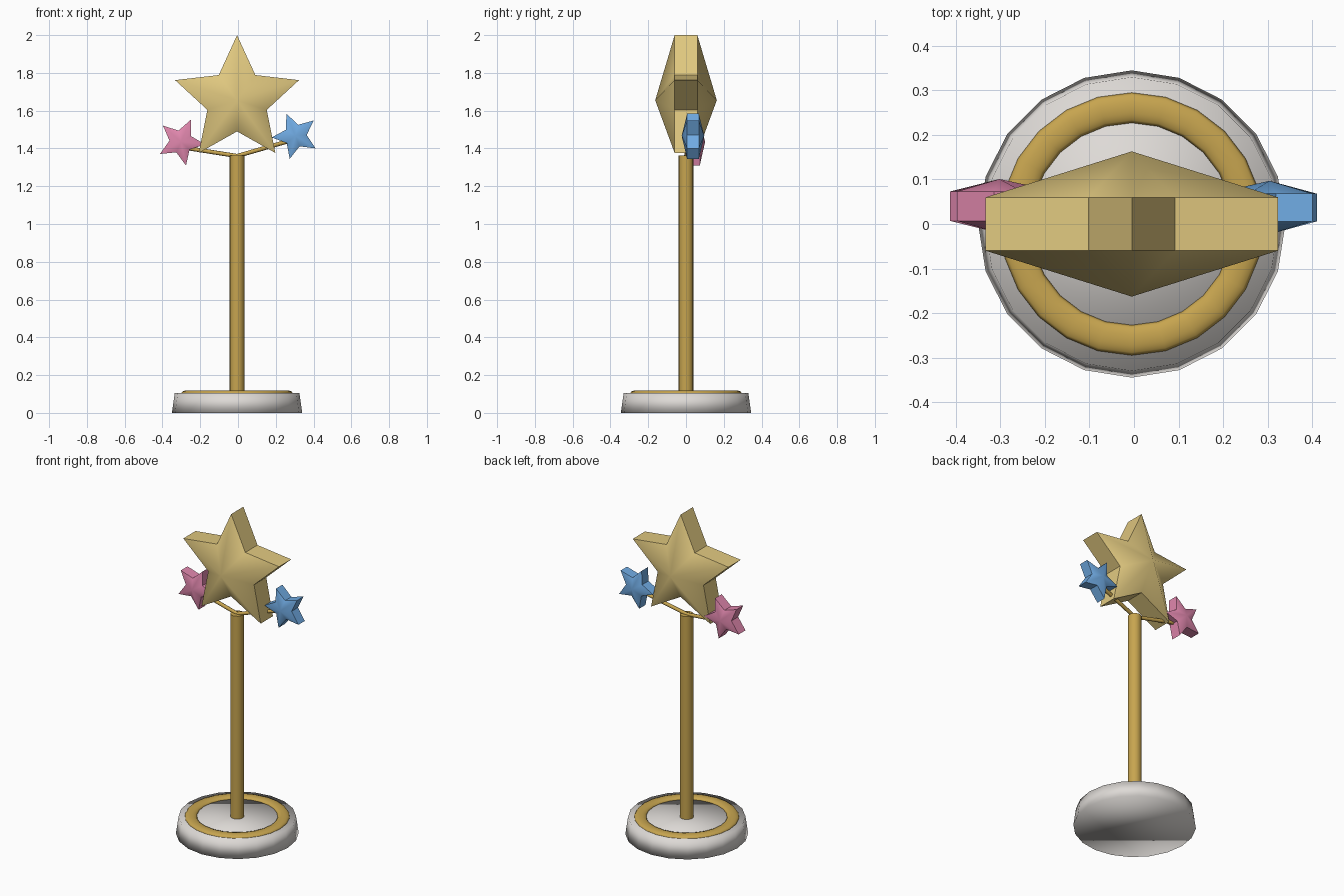
import bpy, bmesh
from math import sin, cos, pi, radians
from mathutils import Vector

if "Cube" in bpy.data.objects:
    bpy.data.objects.remove(bpy.data.objects["Cube"])

CX = -0.005  # axis of the stand


def material(name, rgb):
    m = bpy.data.materials.new(name)
    lin = [c / 12.92 if c <= 0.04045 else ((c + 0.055) / 1.055) ** 2.4 for c in rgb]
    m.diffuse_color = (*lin, 1)
    m.use_nodes = True
    m.node_tree.nodes["Principled BSDF"].inputs["Base Color"].default_value = m.diffuse_color
    return m


GOLD = material("gold", (0.78, 0.645, 0.31))
PALE_GOLD = material("pale gold", (0.88, 0.785, 0.50))
PINK = material("pink", (0.88, 0.53, 0.68))
BLUE = material("blue", (0.44, 0.67, 0.89))
SILVER = material("silver", (0.87, 0.855, 0.84))


def finish(obj, name, mat):
    obj.name = name
    obj.data.materials.clear()
    obj.data.materials.append(mat)
    return obj


def star(name, mat, centre, radius, inner, rim, apex, turn=0):
    """Five-pointed star with a flat rim and a pyramid on both faces."""
    bm = bmesh.new()
    outline = []
    for i in range(10):
        a = radians(90 + turn + 36 * i)
        r = inner if i % 2 else radius
        outline.append((r * cos(a), r * sin(a)))
    front = [bm.verts.new((x, -rim, z)) for x, z in outline]
    back = [bm.verts.new((x, rim, z)) for x, z in outline]
    tip_f = bm.verts.new((0, -apex, 0))
    tip_b = bm.verts.new((0, apex, 0))
    for i in range(10):
        j = (i + 1) % 10
        bm.faces.new((front[i], front[j], tip_f)).smooth = True
        bm.faces.new((back[j], back[i], tip_b)).smooth = True
        bm.faces.new((front[j], front[i], back[i], back[j]))
    bmesh.ops.recalc_face_normals(bm, faces=bm.faces)
    # keep the border between the rim and the faces crisp
    for e in bm.edges:
        e.smooth = all(f.smooth for f in e.link_faces)
    mesh = bpy.data.meshes.new(name)
    bm.to_mesh(mesh)
    bm.free()
    obj = bpy.data.objects.new(name, mesh)
    obj.location = centre
    bpy.context.collection.objects.link(obj)
    return finish(obj, name, mat)


def rod(name, start, end, radius, sides):
    a, b = Vector(start), Vector(end)
    bpy.ops.mesh.primitive_cylinder_add(vertices=sides, radius=radius,
                                        depth=(b - a).length, location=(a + b) / 2)
    obj = bpy.context.object
    obj.rotation_euler = (b - a).to_track_quat('Z', 'Y').to_euler()
    bpy.ops.object.shade_smooth_by_angle(angle=radians(50))
    return finish(obj, name, GOLD)


# Base disc, slightly tapered and softly shaded
bpy.ops.mesh.primitive_cone_add(vertices=20, radius1=0.345, radius2=0.33,
                                depth=0.105, location=(CX, 0, 0.0525))
bpy.ops.object.shade_smooth()
finish(bpy.context.object, "base", SILVER)

# Flattened trim ring on the base
bpy.ops.mesh.primitive_torus_add(major_radius=0.261, minor_radius=0.034,
                                 major_segments=24, minor_segments=10,
                                 location=(CX, 0, 0.105))
ring = bpy.context.object
ring.scale.z = 0.45
bpy.ops.object.shade_smooth()
finish(ring, "base_ring", GOLD)

# Pole and the two thin arms
rod("pole", (CX, 0, 0.09), (CX, 0, 1.362), 0.039, 16)
rod("left_arm", (CX, 0, 1.36), (-0.29, 0.04, 1.405), 0.011, 8)
rod("right_arm", (CX, 0, 1.36), (0.29, 0.04, 1.445), 0.011, 8)

# Stars
star("main_star", PALE_GOLD, (CX, 0, 1.655), 0.345, 0.165, 0.06, 0.163)
star("left_star", PINK, (-0.302, 0.04, 1.435), 0.128, 0.061, 0.033, 0.061, -24)
star("right_star", BLUE, (0.304, 0.037, 1.467), 0.126, 0.06, 0.031, 0.06, 22)
